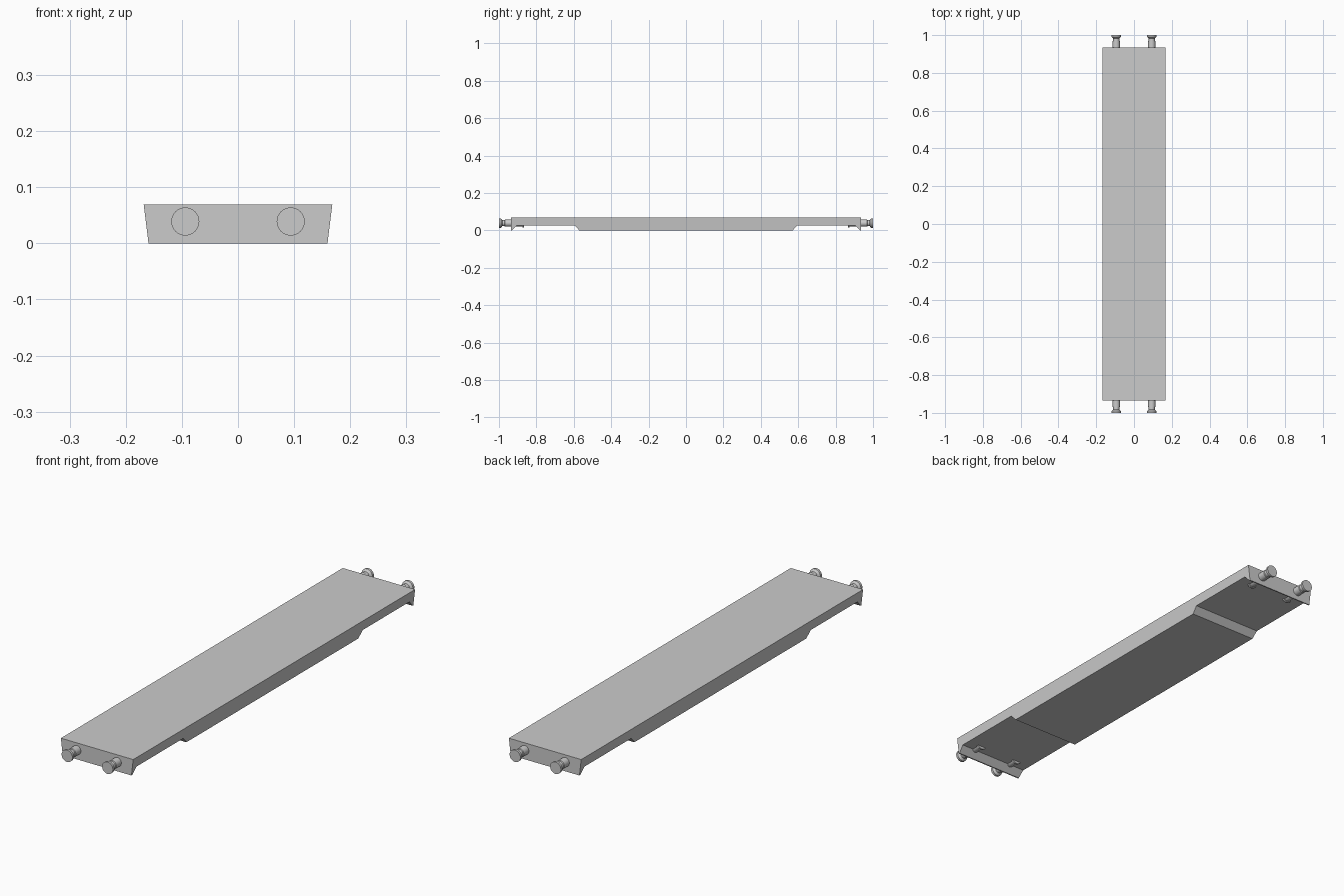
import bpy, bmesh, math

if "Cube" in bpy.data.objects:
    bpy.data.objects.remove(bpy.data.objects["Cube"])

TOP_Z, TOP_HALF, BOTTOM_HALF = 0.069, 0.168, 0.1595


def finish(bm, name):
    bmesh.ops.recalc_face_normals(bm, faces=bm.faces)
    mesh = bpy.data.meshes.new(name)
    bm.to_mesh(mesh)
    bm.free()
    obj = bpy.data.objects.new(name, mesh)
    bpy.context.collection.objects.link(obj)
    return obj


def half_width(z):
    return BOTTOM_HALF + (TOP_HALF - BOTTOM_HALF) * z / TOP_Z


# Wagon floor: side profile (half, mirrored in y) swept across the width with tapered flanks
half = [(0.57, 0), (0.595, 0.027), (0.905, 0.027), (0.93, 0), (0.935, 0), (0.935, TOP_Z)]
profile = half + [(-y, z) for y, z in reversed(half)]
bm = bmesh.new()
rings = [[bm.verts.new((s * half_width(z), y, z)) for y, z in profile] for s in (-1, 1)]
bm.faces.new(rings[0])
bm.faces.new(rings[1])
n = len(profile)
for i in range(n):
    j = (i + 1) % n
    bm.faces.new((rings[0][i], rings[0][j], rings[1][j], rings[1][i]))
finish(bm, "wagon_floor")


# Buffers: lathed sleeve, plunger and round head; the inner end shows below the floor
def buffer(name, x, side, z=0.039, sides=32):
    shape = [(0.865, 0), (0.865, 0.023), (0.873, 0.023), (0.873, 0.019), (0.968, 0.019),
             (0.970, 0.016), (0.982, 0.016), (0.990, 0.025), (1.0, 0.025), (1.0, 0)]
    bm = bmesh.new()
    verts = [bm.verts.new((x, side * y, z + r)) for y, r in shape]
    edges = [bm.edges.new(pair) for pair in zip(verts, verts[1:])]
    bmesh.ops.spin(bm, geom=verts + edges, cent=(x, 0, z), axis=(0, 1, 0),
                   angle=math.tau, steps=sides)
    bmesh.ops.remove_doubles(bm, verts=bm.verts, dist=1e-5)
    obj = finish(bm, name)
    bpy.ops.object.select_all(action='DESELECT')
    obj.select_set(True)
    bpy.context.view_layer.objects.active = obj
    bpy.ops.object.shade_smooth_by_angle(angle=math.radians(30))


for end, side in (("front", -1), ("back", 1)):
    for hand, x in (("left", -0.094), ("right", 0.094)):
        buffer(f"{end}_{hand}_buffer", x, side)
